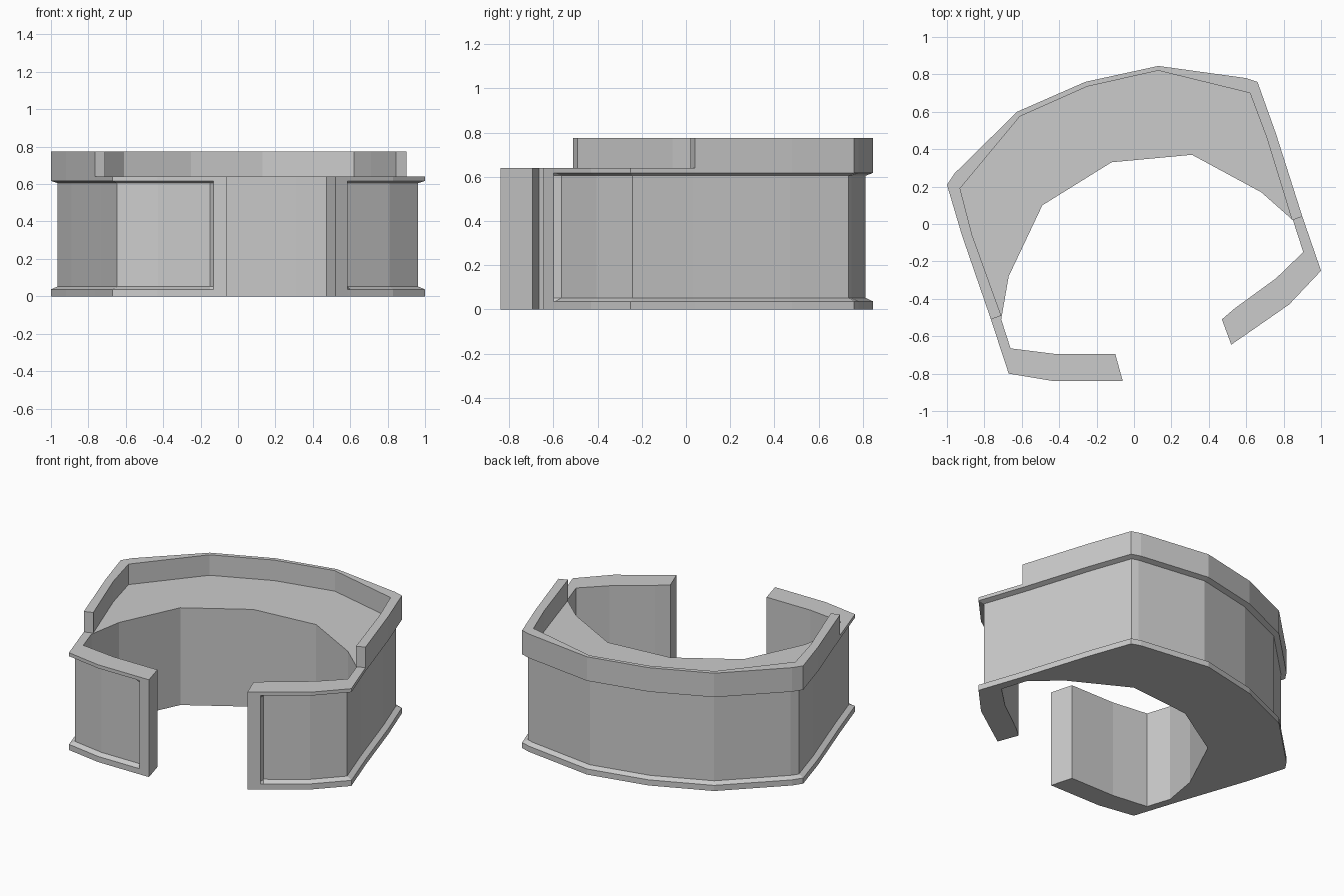
import bpy, bmesh
from mathutils import Vector

if "Cube" in bpy.data.objects:
    bpy.data.objects.remove(bpy.data.objects["Cube"])

# Plan outlines, running from the left front tip round the back to the right tip
OUTER = [(-.06, -.84), (-.13, -.84), (-.15, -.84), (-.43, -.84), (-.67, -.80),
         (-.765, -.51), (-.92, -.06), (-1, .21), (-.96, .27), (-.625, .60),
         (-.26, .76), (.13, .845), (.60, .78), (.66, .76), (.76, .48),
         (.90, .04), (1, -.25), (.83, -.43), (.60, -.59), (.585, -.60), (.52, -.645)]
INNER = [(.47, -.51), (.54, -.45), (.76, -.29), (.905, -.15), (.85, .02),
         (.68, .17), (.31, .37), (-.12, .33), (-.49, .10), (-.67, -.28),
         (-.71, -.51), (-.66, -.665), (-.42, -.695), (-.10, -.695)]
WALL_INNER = [(.845, .02), (.71, .46), (.62, .70), (.13, .82), (-.25, .735),
              (-.61, .575), (-.93, .19), (-.865, -.06), (-.71, -.49)]


def inset(pts, d):
    """Mitred inward offset of every point between the two end posts."""
    out = [Vector(p) for p in pts]
    for i in range(2, len(pts) - 2):
        a, b, c = (Vector(pts[j]) for j in (i - 1, i, i + 1))
        u, v = (b - a).normalized(), (c - b).normalized()
        n = Vector((u.y, -u.x)) + Vector((v.y, -v.x))
        n.normalize()
        out[i] = b + n * d / n.dot(Vector((u.y, -u.x)))
    return out


def stack(name, layers):
    """Closed solid made from stacked outlines: [(outline, z), ...]."""
    bm = bmesh.new()
    rings = [[bm.verts.new((p[0], p[1], z)) for p in pts] for pts, z in layers]
    for lo, hi in zip(rings, rings[1:]):
        for i in range(len(lo)):
            j = (i + 1) % len(lo)
            bm.faces.new((lo[i], lo[j], hi[j], hi[i]))
    caps = [bm.faces.new(rings[0]), bm.faces.new(rings[-1])]
    bmesh.ops.triangulate(bm, faces=caps)
    bmesh.ops.recalc_face_normals(bm, faces=bm.faces)
    me = bpy.data.meshes.new(name)
    bm.to_mesh(me)
    bm.free()
    ob = bpy.data.objects.new(name, me)
    bpy.context.collection.objects.link(ob)
    return ob


# Curved body with a recessed outer panel between two lips
full = OUTER + INNER
recessed = inset(OUTER, .032) + INNER
stack("curved_body", [(full, 0), (full, .037), (recessed, .052),
                      (recessed, .605), (full, .617), (full, .64)])

# Raised wall flush with the rear outer edge
wall = OUTER[5:16] + WALL_INNER
stack("raised_rim_wall", [(wall, .64), (wall, .775)])
